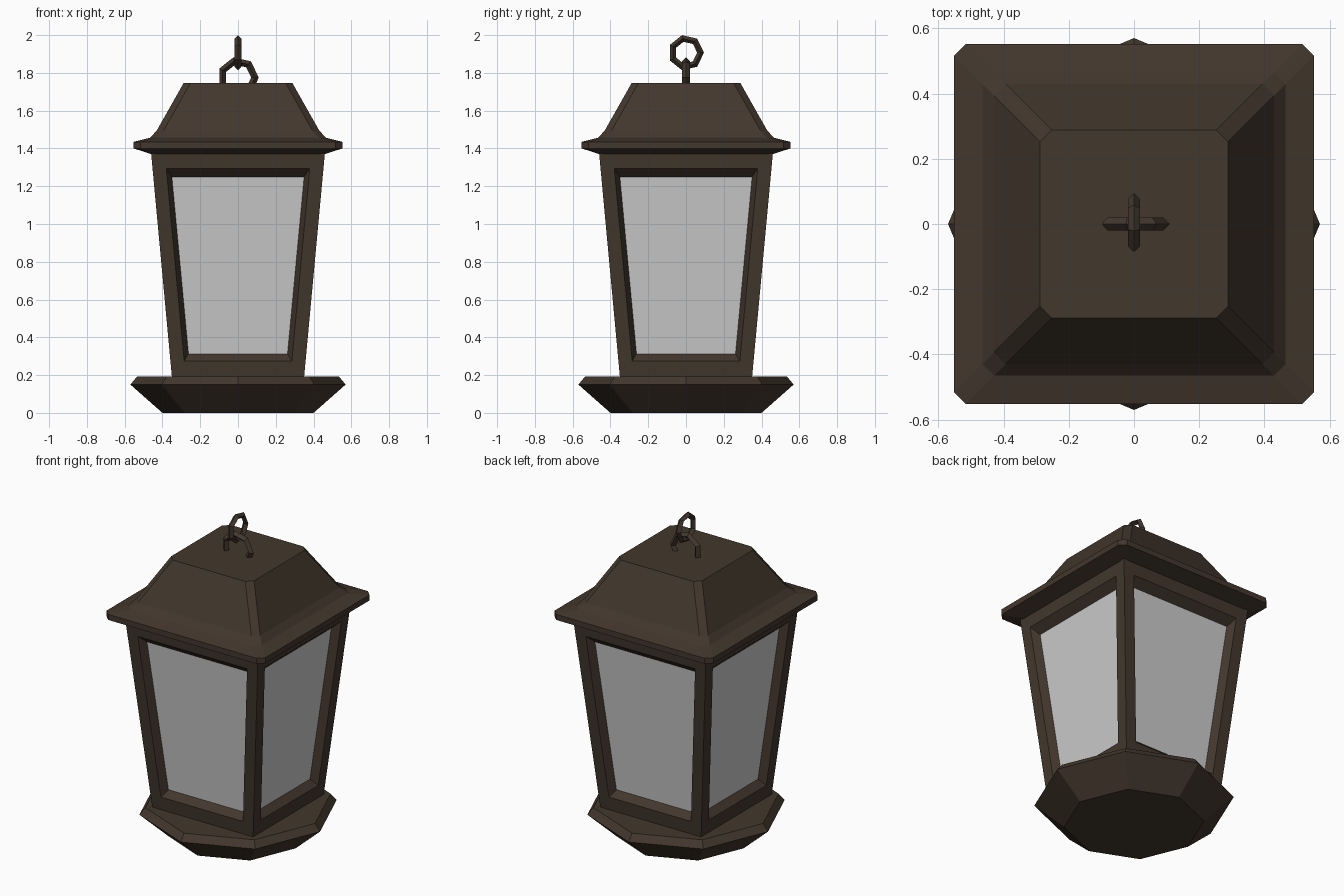
import bpy, bmesh, math
from mathutils import Matrix

if "Cube" in bpy.data.objects:
    bpy.data.objects.remove(bpy.data.objects["Cube"])

bronze = bpy.data.materials.new("dark_bronze")
bronze.diffuse_color = (0.055, 0.038, 0.026, 1)
bronze.use_nodes = True
bronze.node_tree.nodes["Principled BSDF"].inputs["Base Color"].default_value = bronze.diffuse_color


def finish(name, bm, mat=bronze):
    bmesh.ops.remove_doubles(bm, verts=bm.verts, dist=1e-4)
    bmesh.ops.recalc_face_normals(bm, faces=bm.faces)
    mesh = bpy.data.meshes.new(name)
    bm.to_mesh(mesh)
    bm.free()
    ob = bpy.data.objects.new(name, mesh)
    bpy.context.collection.objects.link(ob)
    if mat:
        mesh.materials.append(mat)
    return ob


def bridge(bm, a, b):
    n = len(a)
    for i in range(n):
        j = (i + 1) % n
        bm.faces.new((a[i], a[j], b[j], b[i]))


def loft(name, rings):
    bm = bmesh.new()
    loops = [[bm.verts.new(p) for p in ring] for ring in rings]
    for a, b in zip(loops, loops[1:]):
        bridge(bm, a, b)
    bm.faces.new(loops[0])
    bm.faces.new(loops[-1])
    return finish(name, bm)


def octagon(r, z):
    return [(r * math.cos(i * math.pi / 4), r * math.sin(i * math.pi / 4), z) for i in range(8)]


def chamfered_square(h, z, c=0.036):
    k = h - c
    return [(h, -k, z), (h, k, z), (k, h, z), (-k, h, z),
            (-h, k, z), (-h, -k, z), (-k, -h, z), (k, -h, z)]


# Octagonal foot
loft("base", [octagon(0.40, 0), octagon(0.57, 0.15), octagon(0.535, 0.192)])

# Roof with thin eave and sloping hips
loft("roof", [chamfered_square(h, z) for h, z in
              [(0.46, 1.37), (0.552, 1.40), (0.552, 1.435),
               (0.465, 1.457), (0.43, 1.495), (0.288, 1.746)]])


# Tapered body: four framed sides with recessed panes
def half_width(z):
    return 0.35 + (z - 0.19) * 0.11 / 1.185


def panel(bm, w0, z0, w1, z1, depth):
    return [bm.verts.new((u, -half_width(z) + depth, z))
            for u, z in [(-w0, z0), (w0, z0), (w1, z1), (-w1, z1)]]


frame, panes = bmesh.new(), bmesh.new()
for side in range(4):
    outer = panel(frame, half_width(0.19), 0.19, half_width(1.375), 1.375, 0)
    opening = panel(frame, 0.285, 0.275, 0.38, 1.295, 0)
    recess = panel(frame, 0.262, 0.312, 0.35, 1.25, 0.045)
    bridge(frame, outer, opening)
    bridge(frame, opening, recess)
    glass = panel(panes, 0.262, 0.312, 0.35, 1.25, 0.045)
    panes.faces.new(glass)
    turn = Matrix.Rotation(side * math.pi / 2, 3, 'Z')
    bmesh.ops.rotate(frame, verts=outer + opening + recess, matrix=turn)
    bmesh.ops.rotate(panes, verts=glass, matrix=turn)
finish("window_frame", frame)
finish("glass_panes", panes, None)

# Two linked hanging rings, the lower one sunk in the roof
for name, R, r, z, spin in [("lower_ring", 0.09, 0.02, 1.775, 0),
                            ("upper_ring", 0.077, 0.018, 1.907, math.pi / 2)]:
    bpy.ops.mesh.primitive_torus_add(major_segments=7, minor_segments=4, major_radius=R,
                                     minor_radius=r, location=(0, 0, z),
                                     rotation=(math.pi / 2, 0, spin))
    ring = bpy.context.object
    ring.name = name
    ring.data.materials.append(bronze)
    for p in ring.data.polygons:
        p.use_smooth = False
